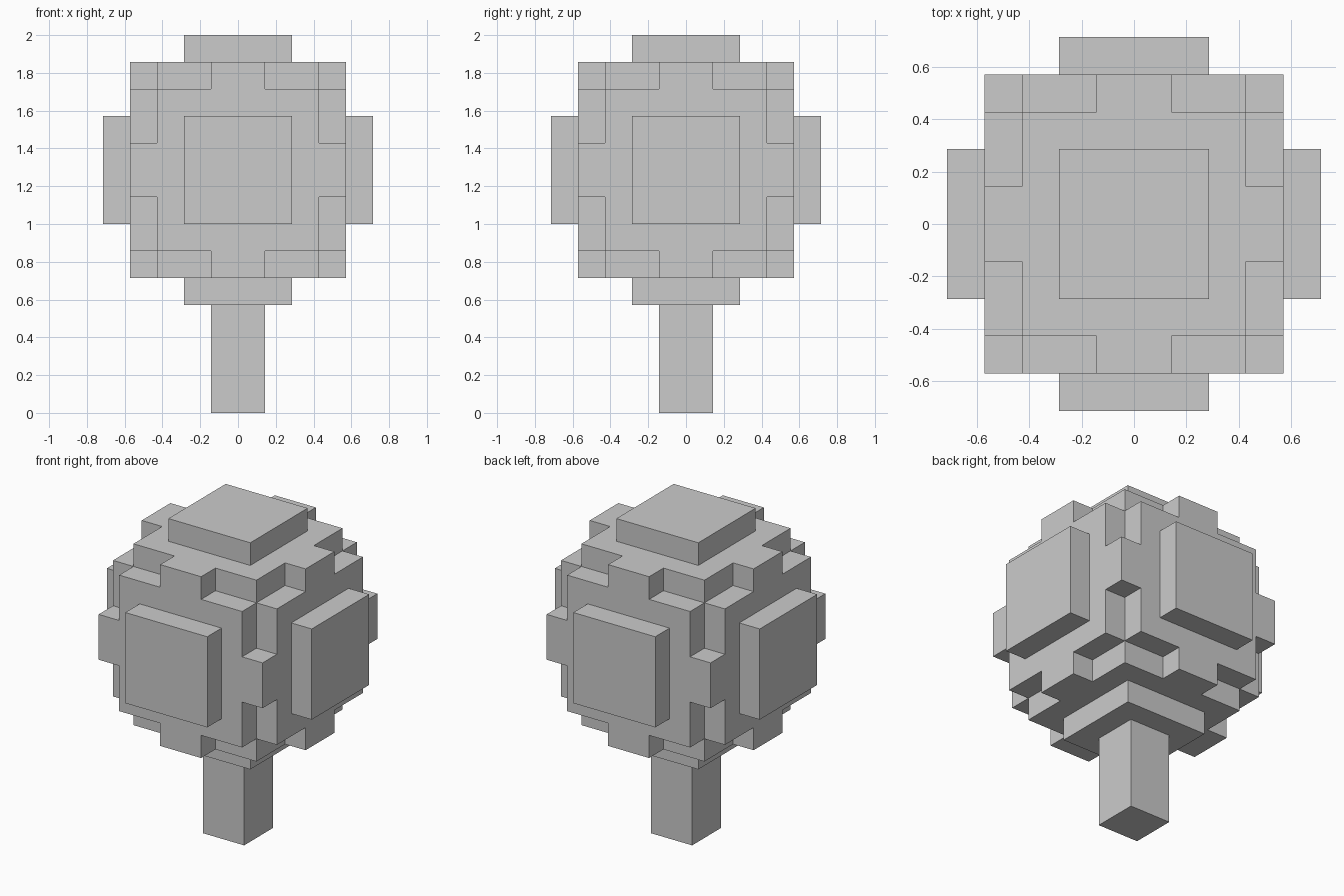
import bpy, bmesh, math
from mathutils import Vector

if "Cube" in bpy.data.objects:
    bpy.data.objects.remove(bpy.data.objects["Cube"])

U = 1 / 7          # block size
CENTRE = 9 * U     # height of the canopy centre
RADIUS = 5         # canopy radius in blocks


def finish(bm, name):
    mesh = bpy.data.meshes.new(name)
    bm.to_mesh(mesh)
    bm.free()
    obj = bpy.data.objects.new(name, mesh)
    bpy.context.collection.objects.link(obj)
    return obj


# Canopy: ball of blocks, keeping only the outer block faces
span = range(-RADIUS, RADIUS)
cells = {(i, j, k) for i in span for j in span for k in span
         if Vector((i + .5, j + .5, k + .5)).length < RADIUS}
bm = bmesh.new()
for cell in cells:
    mid = Vector(cell) + Vector((.5, .5, .5))
    for axis in range(3):
        for sign in (-1, 1):
            n = Vector((0, 0, 0))
            n[axis] = sign
            if tuple(int(c + d) for c, d in zip(cell, n)) in cells:
                continue
            a = Vector((0, 0, 0))
            a[(axis + 1) % 3] = 1
            b = n.cross(a)
            corners = [mid + (n + a * p + b * q) / 2
                       for p, q in ((-1, -1), (1, -1), (1, 1), (-1, 1))]
            bm.faces.new([bm.verts.new(c * U + Vector((0, 0, CENTRE)))
                          for c in corners])
bmesh.ops.remove_doubles(bm, verts=bm.verts[:], dist=U / 100)
# Merge the coplanar block faces into large flat panels
bmesh.ops.dissolve_limit(bm, angle_limit=math.radians(1),
                         verts=bm.verts[:], edges=bm.edges[:])
finish(bm, "canopy")

# Trunk: square post up to the underside of the canopy
bm = bmesh.new()
bmesh.ops.create_cube(bm, size=1)
bmesh.ops.scale(bm, vec=(2 * U, 2 * U, 4 * U), verts=bm.verts[:])
bmesh.ops.translate(bm, vec=(0, 0, 2 * U), verts=bm.verts[:])
finish(bm, "trunk")
